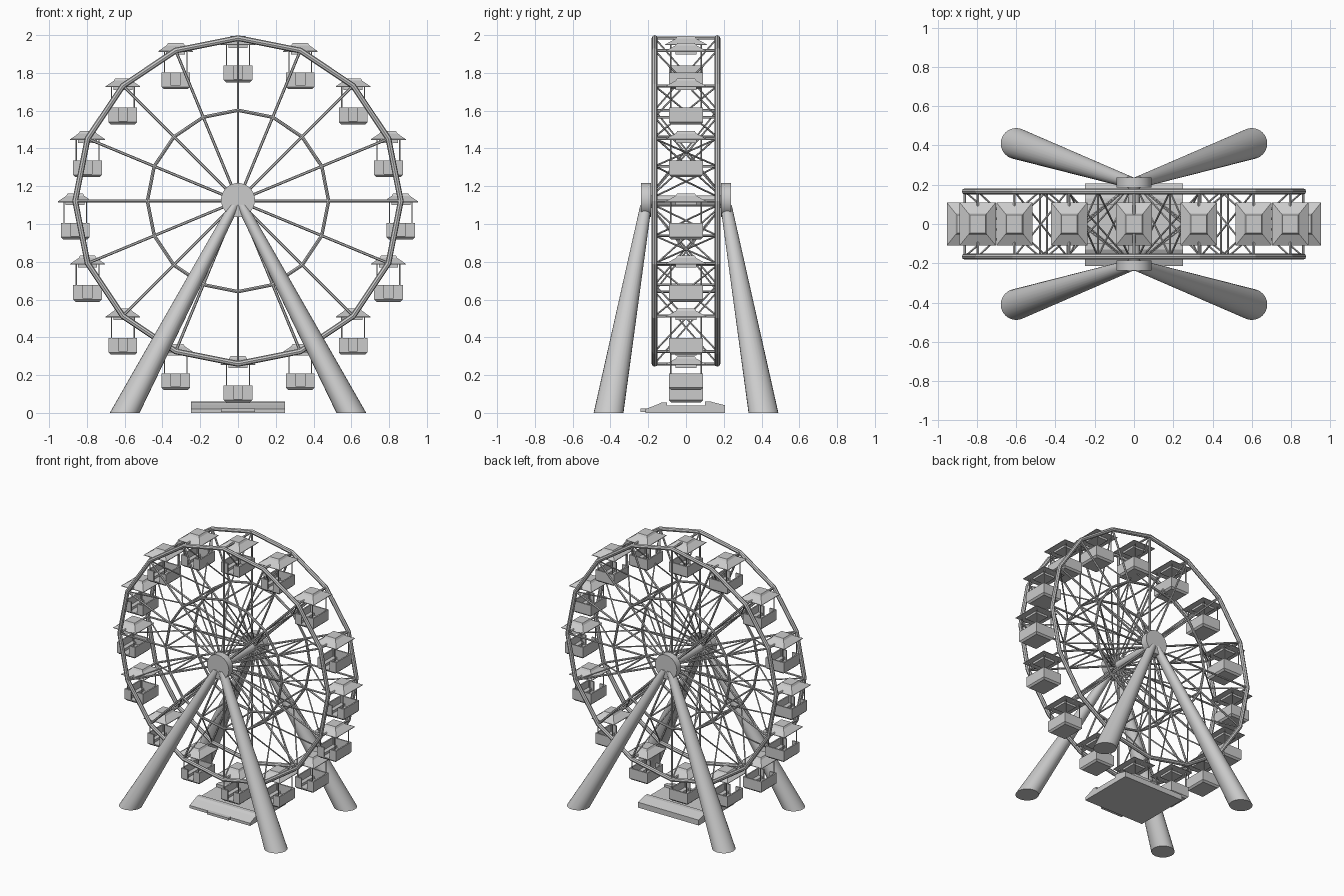
import bpy, bmesh
from math import sin, cos, pi
from mathutils import Vector, Matrix

if "Cube" in bpy.data.objects:
    bpy.data.objects.remove(bpy.data.objects["Cube"])

CZ, R, RI, RY, N = 1.122, 0.862, 0.48, 0.166, 16   # wheel centre, radii, ring offset, sides


def finish(bm, name, smooth=False):
    bmesh.ops.recalc_face_normals(bm, faces=bm.faces)
    me = bpy.data.meshes.new(name)
    bm.to_mesh(me)
    bm.free()
    ob = bpy.data.objects.new(name, me)
    bpy.context.collection.objects.link(ob)
    if smooth:
        bpy.ops.object.select_all(action='DESELECT')
        ob.select_set(True)
        bpy.context.view_layer.objects.active = ob
        bpy.ops.object.shade_smooth_by_angle(angle=0.7)
    return ob


def rod(bm, a, b, r, sides=6):
    a, b = Vector(a), Vector(b)
    d = b - a
    m = Matrix.Translation((a + b) / 2) @ d.to_track_quat('Z', 'Y').to_matrix().to_4x4()
    bmesh.ops.create_cone(bm, cap_ends=True, segments=sides, radius1=r, radius2=r,
                          depth=d.length, matrix=m)


def box(bm, x0, x1, y0, y1, z0, z1):
    m = Matrix.Translation(((x0 + x1) / 2, (y0 + y1) / 2, (z0 + z1) / 2))
    bmesh.ops.create_cube(bm, size=1, matrix=m @ Matrix.Diagonal((x1 - x0, y1 - y0, z1 - z0, 1)))


def loft(bm, sections):
    """Closed skin through equally sized point loops."""
    loops = [[bm.verts.new(p) for p in s] for s in sections]
    n = len(loops[0])
    for a, b in zip(loops, loops[1:]):
        for i in range(n):
            j = (i + 1) % n
            bm.faces.new((a[i], a[j], b[j], b[i]))
    bm.faces.new(loops[0][::-1])
    bm.faces.new(loops[-1])


def polar(i, r, y):
    a = 2 * pi * i / N
    return Vector((r * cos(a), y, CZ + r * sin(a)))


def rect(hx, hy, z):
    return [(-hx, -hy, z), (hx, -hy, z), (hx, hy, z), (-hx, hy, z)]


# rims: faceted outer and inner rings on both sides
for side, s in (("front", -1), ("back", 1)):
    for label, rad, tube in (("outer", R, 0.0155), ("inner", RI, 0.009)):
        bpy.ops.mesh.primitive_torus_add(major_segments=N, minor_segments=8, major_radius=rad,
                                         minor_radius=tube, location=(0, s * RY, CZ),
                                         rotation=(pi / 2, 0, 0))
        bpy.context.object.name = f"{side}_{label}_rim"

    # spokes
    bm = bmesh.new()
    for i in range(N):
        rod(bm, polar(i, 0.03, s * RY), polar(i, R, s * RY), 0.0075)
    finish(bm, f"{side}_spokes")

    # hub
    bm = bmesh.new()
    rod(bm, (0, s * 0.185, CZ + 0.005), (0, s * 0.237, CZ + 0.005), 0.09, 32)
    finish(bm, f"{side}_hub", True)

    # tapered legs with level feet
    for x, lr in ((-1, "left"), (1, "right")):
        bm = bmesh.new()
        loft(bm, [[(x * cx + r * cos(k * pi / 12), s * cy + r * sin(k * pi / 12), z)
                   for k in range(24)]
                  for cx, cy, z, r in ((0.6, 0.41, 0, 0.079), (0.02, 0.212, 1.1, 0.03))])
        finish(bm, f"{side}_{lr}_leg", True)

# axle
bm = bmesh.new()
rod(bm, (0, -0.2, CZ), (0, 0.2, CZ), 0.03, 16)
finish(bm, "axle", True)

# cross bars and X braces between the two sides
bm = bmesh.new()
for i in range(N):
    rod(bm, polar(i, R, -RY), polar(i, R, RY), 0.008)
    rod(bm, polar(i, RI, -RY), polar(i, RI, RY), 0.006)
    for r0, r1 in ((0.06, RI), (RI, R)):
        for s in (-1, 1):
            rod(bm, polar(i, r0, s * RY), polar(i, r1, -s * RY), 0.005, 5)
finish(bm, "cross_braces")

# gondola: open tub with doorway, benches, posts and hipped roof, origin at tub centre
bm = bmesh.new()
hx, hy, h, t = 0.076, 0.09, 0.044, 0.01
loft(bm, [rect(hx - 0.012, hy - 0.012, -h), rect(hx, hy, -h + 0.012), rect(hx, hy, -h + 0.018)])
for s in (-1, 1):
    a, b = sorted((s * hx, s * (hx - t)))
    box(bm, a, b, -hy, hy, -h + 0.015, h)
    a, b = sorted((s * 0.024, s * hx))
    box(bm, a, b, -hy, -hy + t, -h + 0.015, h)
    a, b = sorted((s * 0.035, s * (hx - t)))
    box(bm, a, b, -hy + t, hy - t, -h + 0.015, -0.008)
    for sy in (-1, 1):
        rod(bm, (s * 0.06, sy * 0.08, -h + 0.02), (s * 0.06, sy * 0.08, 0.158), 0.0035)
box(bm, -hx, hx, hy - t, hy, -h + 0.015, h)
loft(bm, [rect(0.05, 0.055, 0.138), rect(0.05, 0.055, 0.153), rect(0.092, 0.11, 0.153),
          rect(0.092, 0.11, 0.157), rect(0.048, 0.055, 0.187), rect(0.04, 0.046, 0.2)])
first = finish(bm, "gondola_1")
for i in range(N):
    g = first if i == 0 else bpy.data.objects.new(f"gondola_{i + 1}", first.data)
    if i:
        bpy.context.collection.objects.link(g)
    p = polar(i, R, 0)
    g.location = (p.x, 0, p.z - (0.19 if i == 4 else 0.16))

# boarding platform with sloped edges
bm = bmesh.new()
profile = [(-0.215, 0), (-0.215, 0.02), (-0.15, 0.045), (-0.13, 0.055), (-0.1, 0.055),
           (-0.1, 0.038), (0.1, 0.038), (0.1, 0.06), (0.13, 0.06), (0.207, 0.04), (0.207, 0)]
loft(bm, [[(x, y, z) for y, z in profile] for x in (-0.25, 0.25)])
finish(bm, "boarding_platform")

# entry step and raised edge
bm = bmesh.new()
box(bm, -0.09, 0.09, -0.24, -0.21, 0.006, 0.024)
finish(bm, "entry_step")
